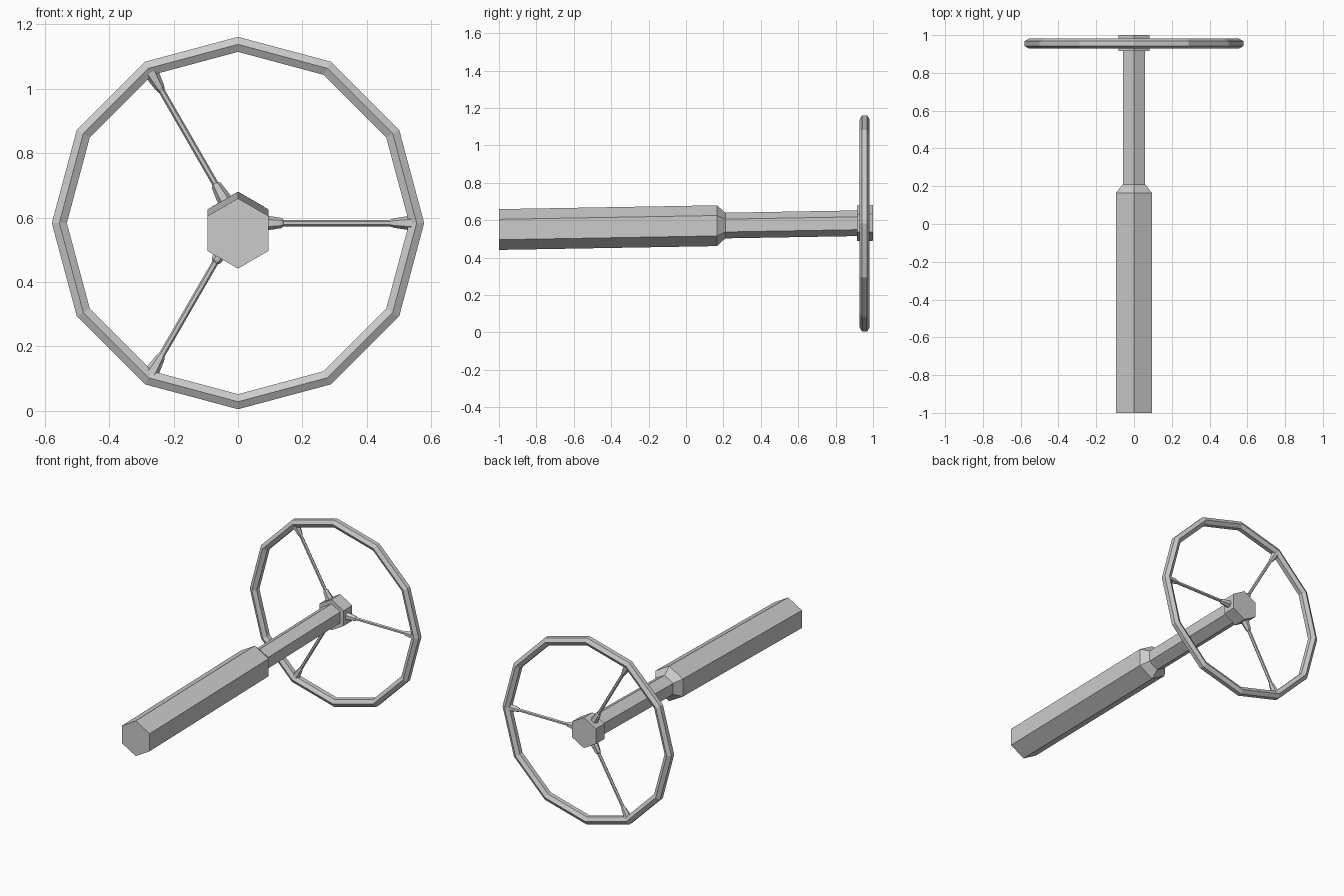
import bpy, bmesh
from math import cos, sin, pi, radians
from mathutils import Matrix, Vector

if "Cube" in bpy.data.objects:
    bpy.data.objects.remove(bpy.data.objects["Cube"])

CENTRE = Vector((0, 0.955, 0.583))   # middle of the wheel


def finish(name, bm):
    bmesh.ops.recalc_face_normals(bm, faces=bm.faces)
    mesh = bpy.data.meshes.new(name)
    bm.to_mesh(mesh)
    bm.free()
    obj = bpy.data.objects.new(name, mesh)
    bpy.context.collection.objects.link(obj)
    return obj


def skin(bm, rings, closed=False):
    """Bridge consecutive rings of points with quads; cap the ends if open."""
    loops = [[bm.verts.new(p) for p in ring] for ring in rings]
    n = len(loops[0])
    pairs = list(zip(loops, loops[1:])) + ([(loops[-1], loops[0])] if closed else [])
    for a, b in pairs:
        for i in range(n):
            j = (i + 1) % n
            bm.faces.new((a[i], a[j], b[j], b[i]))
    if not closed:
        bm.faces.new(loops[0])
        bm.faces.new(loops[-1])


def hexagon(r):
    return [(r * sin(i * pi / 3), r * cos(i * pi / 3)) for i in range(6)]


def shaft(name, sections):
    """Hexagonal shaft along y, rising slightly towards the wheel."""
    bm = bmesh.new()
    skin(bm, [[(u, y, 0.5505 + 0.0175 * (y + 1) + v) for u, v in hexagon(r)]
              for y, r in sections])
    return finish(name, bm)


# Steering column with its stepped taper, and the hub
shaft("column", [(-1, 0.109), (0.165, 0.109), (0.21, 0.0685), (0.93, 0.0685)])
shaft("hub", [(0.915, 0.095), (1.0, 0.095)])

# Twelve-sided rim with a hexagonal section
bm = bmesh.new()
rings = []
for k in range(12):
    a = k * pi / 6
    rings.append([CENTRE + Vector(((0.555 + u) * cos(a), v, (0.555 + u) * sin(a)))
                  for u, v in hexagon(0.027)])
skin(bm, rings, closed=True)
finish("rim", bm)

# Three thin spokes flaring at both ends
spoke_profile = [(0.06, 0.025), (0.095, 0.022), (0.135, 0.016), (0.142, 0.01),
                 (0.472, 0.01), (0.485, 0.015), (0.54, 0.023)]
for k in range(3):
    bm = bmesh.new()
    skin(bm, [[(x, u, v) for u, v in hexagon(r)] for x, r in spoke_profile])
    turn = Matrix.Rotation(radians(-120 * k), 4, 'Y')
    bm.transform(Matrix.Translation(CENTRE) @ turn)
    finish(f"spoke_{k + 1}", bm)
